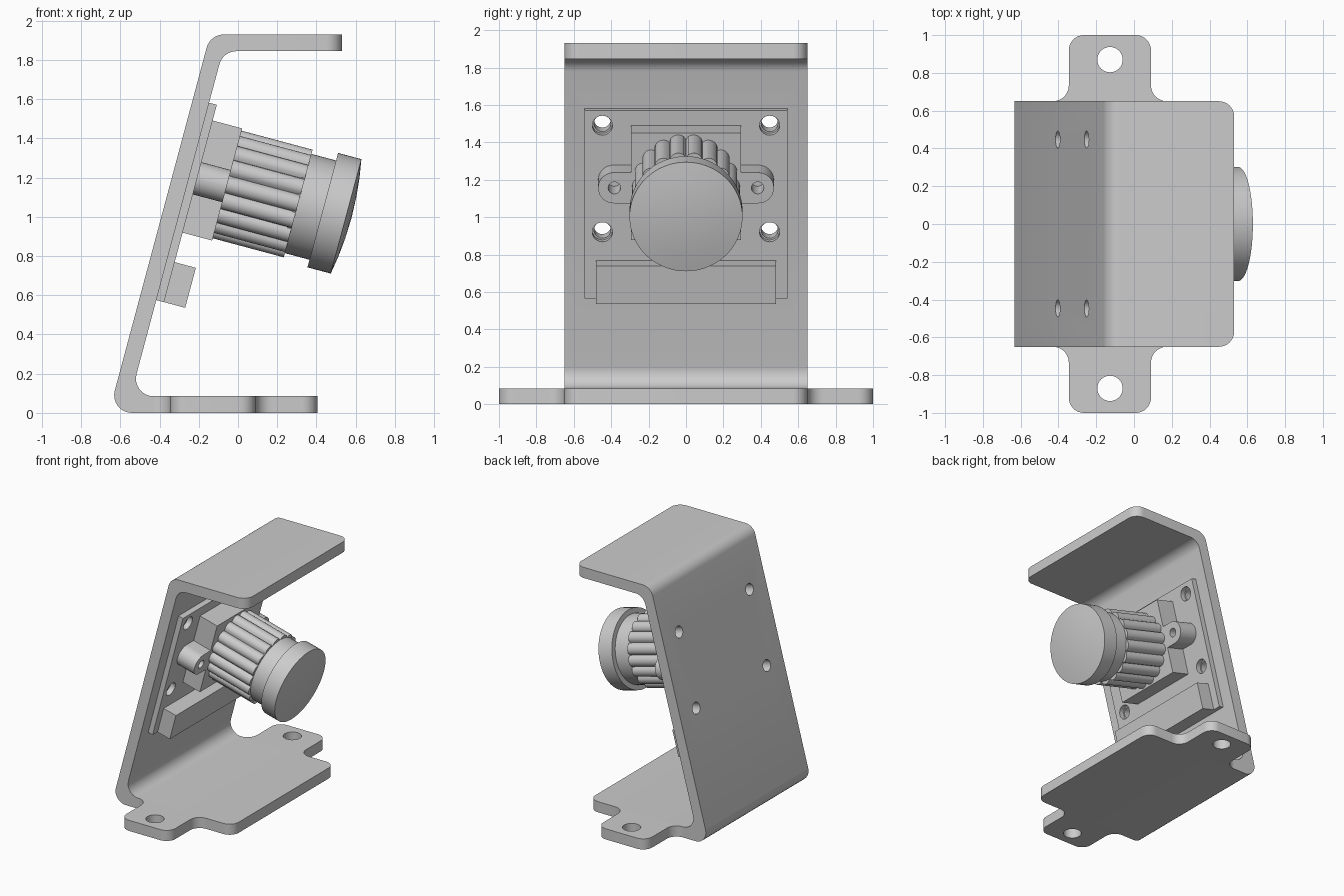
import bpy, bmesh
from math import sin, cos, pi, tan, radians
from mathutils import Vector, Matrix

if "Cube" in bpy.data.objects:
    bpy.data.objects.remove(bpy.data.objects["Cube"])

TILT = Matrix.Rotation(radians(15), 4, 'Y')   # local x = wall normal, local z = up the wall
WALL_IN, WALL_OUT = -0.552, -0.637            # wall faces along the normal
BOARD, MID = -0.511, 1.111                    # board front face, lens axis height


def rounded(corners, seg=8):
    """Polygon from (x, y, radius) corners, each filleted with an arc."""
    out = []
    for i, (x, y, r) in enumerate(corners):
        p = Vector((x, y))
        if r == 0:
            out.append(p)
            continue
        a = (Vector(corners[i - 1][:2]) - p).normalized()
        b = (Vector(corners[(i + 1) % len(corners)][:2]) - p).normalized()
        half = a.angle(b) / 2
        centre = p + (a + b).normalized() * (r / sin(half))
        s = p + a * (r / tan(half)) - centre
        e = p + b * (r / tan(half)) - centre
        full = s.angle(e)
        for k in range(seg + 1):
            t = k / seg
            out.append(centre + (s * sin((1 - t) * full) + e * sin(t * full)) / sin(full))
    return out


def finish(name, bm, matrix=None):
    bmesh.ops.recalc_face_normals(bm, faces=bm.faces)
    if matrix:
        bm.transform(matrix)
    me = bpy.data.meshes.new(name)
    bm.to_mesh(me)
    bm.free()
    ob = bpy.data.objects.new(name, me)
    bpy.context.collection.objects.link(ob)
    return ob


def prism(name, pts, axis, lo, hi, matrix=None, bevel=None):
    """Extrude a 2D outline along an axis (the other two axes in order)."""
    place = {'X': lambda p, d: (d, p[0], p[1]),
             'Y': lambda p, d: (p[0], d, p[1]),
             'Z': lambda p, d: (p[0], p[1], d)}[axis]
    bm = bmesh.new()
    a = [bm.verts.new(place(p, lo)) for p in pts]
    b = [bm.verts.new(place(p, hi)) for p in pts]
    bm.faces.new(a)
    bm.faces.new(b)
    for i in range(len(pts)):
        bm.faces.new((a[i - 1], a[i], b[i], b[i - 1]))
    if bevel:
        edges = [e for e in bm.edges if bevel(*(v.co for v in e.verts))]
        bmesh.ops.bevel(bm, geom=edges, offset=0.08, segments=8, profile=0.5, affect='EDGES')
    return finish(name, bm, matrix)


def circle(cx, cy, r, n=32):
    return [(cx + r * cos(2 * pi * i / n), cy + r * sin(2 * pi * i / n)) for i in range(n)]


def rect(x0, x1, y0, y1):
    return [(x0, y0), (x1, y0), (x1, y1), (x0, y1)]


def lathe(name, profile, n=64):
    """Spin (normal, radius) points round the lens axis."""
    bm = bmesh.new()
    vs = [bm.verts.new((d, 0, MID + r)) for d, r in profile]
    es = [bm.edges.new(p) for p in zip(vs, vs[1:])]
    bmesh.ops.spin(bm, geom=vs + es, cent=(0, 0, MID), axis=(1, 0, 0), angle=2 * pi, steps=n)
    bmesh.ops.remove_doubles(bm, verts=bm.verts, dist=1e-4)
    return finish(name, bm, TILT)


def cut(ob, cutters):
    for c in cutters:
        c.hide_render = True
        m = ob.modifiers.new("hole", 'BOOLEAN')
        m.operation, m.solver, m.object = 'DIFFERENCE', 'EXACT', c
    dg = bpy.context.evaluated_depsgraph_get()
    me = bpy.data.meshes.new_from_object(ob.evaluated_get(dg))
    ob.modifiers.clear()
    ob.data = me
    for c in cutters:
        bpy.data.objects.remove(c)


# bent sheet bracket: base flange, leaning wall, top flange
R = 0.09
profile = rounded([(0.405, 0, 0), (-0.659, 0, R), (-0.142, 1.93, R), (0.53, 1.93, 0),
                   (0.53, 1.845, 0), (-0.077, 1.845, R), (-0.548, 0.085, R), (0.405, 0.085, 0)])
bracket = prism("bracket", profile, 'Y', -0.65, 0.65,
                bevel=lambda p, q: p.x > 0.3 and abs(p.x - q.x) + abs(p.y - q.y) < 1e-4)
screws = [(y, u) for y in (-0.447, 0.447) for u in (0.816, 1.406)]
cut(bracket, [prism("cutter", circle(y, u, 0.045), 'X', -0.8, -0.4, TILT) for y, u in screws])

# mounting tabs on both sides of the base
for side, label in ((1, "back"), (-1, "front")):
    tab = rounded([(-0.43, 0.65 * side, 0), (-0.345, 0.65 * side, 0.084), (-0.345, side, 0.08),
                   (0.09, side, 0.08), (0.09, 0.65 * side, 0.084), (0.175, 0.65 * side, 0)])
    ob = prism(label + "_mounting_tab", tab, 'Z', 0, 0.085)
    cut(ob, [prism("cutter", circle(-0.127, 0.87 * side, 0.067), 'Z', -0.1, 0.2)])

# circuit board and connector
board = prism("circuit_board", rect(-0.543, 0.543, 0.448, 1.49), 'X', WALL_IN, BOARD, TILT)
cut(board, [prism("cutter", circle(y, u, 0.054), 'X', -0.7, -0.4, TILT) for y, u in screws])
prism("connector", rect(-0.48, 0.48, 0.448, 0.659), 'X', BOARD, -0.399, TILT)

# lens holder block with screw ears
FACE = -0.355
prism("lens_holder", rect(-0.295, 0.295, MID - 0.296, MID + 0.296), 'X', BOARD, FACE, TILT)
for side, label in ((1, "back"), (-1, "front")):
    ear = rounded([(0.295 * side, 1.017, 0), (0.47 * side, 1.017, 0.084),
                   (0.47 * side, 1.187, 0.084), (0.295 * side, 1.187, 0)])
    ob = prism(label + "_holder_ear", ear, 'X', BOARD, FACE, TILT)
    cut(ob, [prism("cutter", circle(0.383 * side, 1.102, 0.033, 24), 'X', -0.6, -0.2, TILT)])

# scalloped focus ring
ring = []
for i in range(18 * 8):
    t = 2 * pi * i / 144
    r = 0.258 + 0.03 * abs(cos(9 * t)) ** 0.6
    ring.append((r * cos(t), MID + r * sin(t)))
prism("focus_ring", ring, 'X', FACE, 0.02, TILT)

# lens neck and front cap with shallow domed glass
lathe("lens_neck", [(0.0, 0), (0.0, 0.262), (0.16, 0.262), (0.16, 0)])
lathe("lens_cap", [(0.15, 0), (0.15, 0.302), (0.273, 0.302), (0.288, 0.21), (0.298, 0.11), (0.302, 0)])

# smooth curves, sharp corners
bpy.ops.object.select_all(action='DESELECT')
for ob in bpy.data.objects:
    ob.select_set(True)
bpy.context.view_layer.objects.active = bracket
bpy.ops.object.shade_smooth_by_angle(angle=radians(30))
